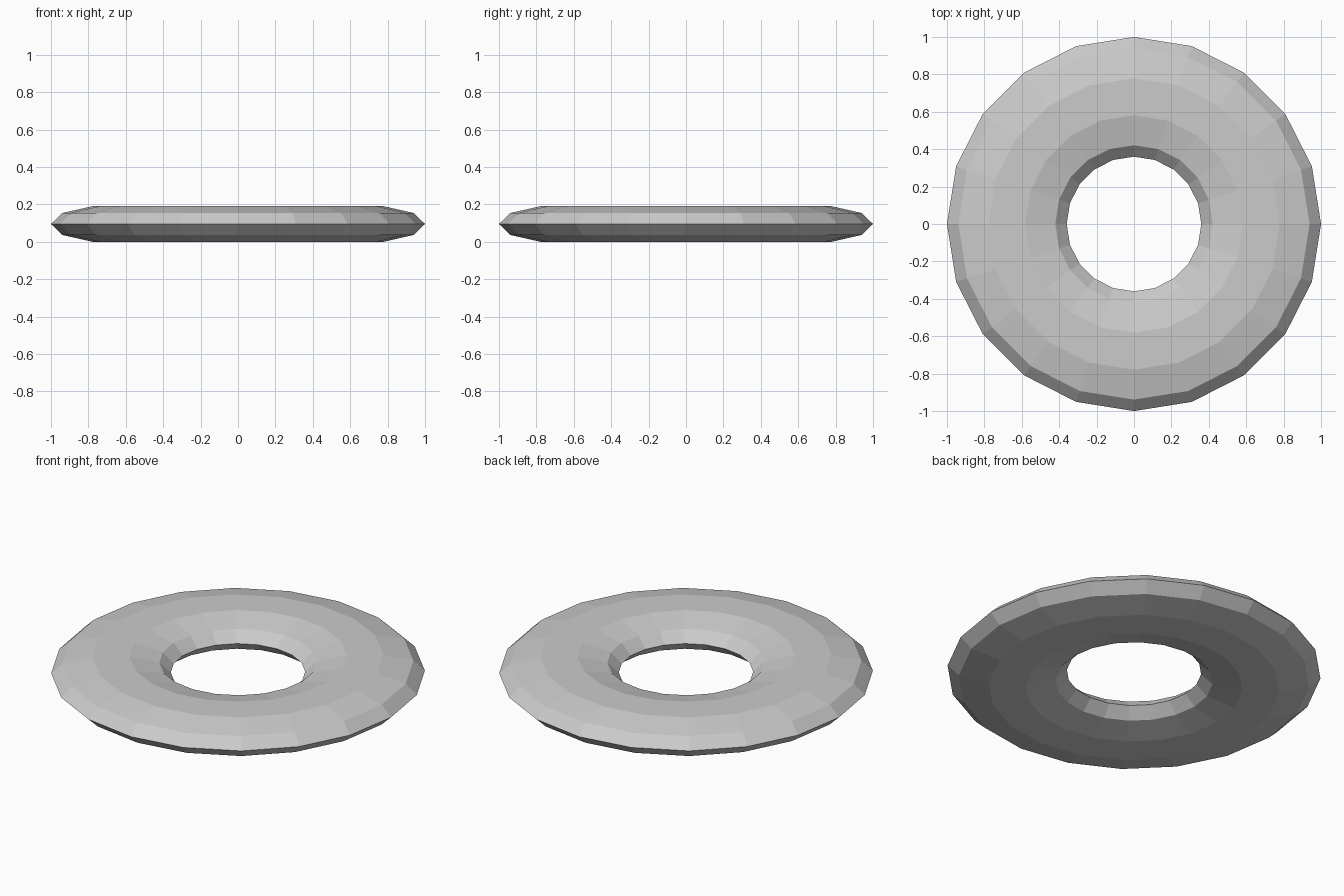
import bpy
import math

if "Cube" in bpy.data.objects:
    bpy.data.objects.remove(bpy.data.objects["Cube"])

# Flattened low-poly ring: 20 segments around, 10-sided elliptical section
SEGMENTS, SIDES = 20, 10
RING_RADIUS, SECTION_WIDTH, SECTION_HEIGHT = 0.68, 0.32, 0.10

bpy.ops.mesh.primitive_torus_add(
    major_segments=SEGMENTS, minor_segments=SIDES,
    major_radius=RING_RADIUS, minor_radius=SECTION_WIDTH)
ring = bpy.context.object
ring.name = "flat_ring"

# Squash the section and rest the ring on the ground
squash = SECTION_HEIGHT / SECTION_WIDTH
lift = SECTION_HEIGHT * math.sin(math.radians(72))
for v in ring.data.vertices:
    v.co.z = v.co.z * squash + lift

# Flat facets
for p in ring.data.polygons:
    p.use_smooth = False
ring.data.update()
